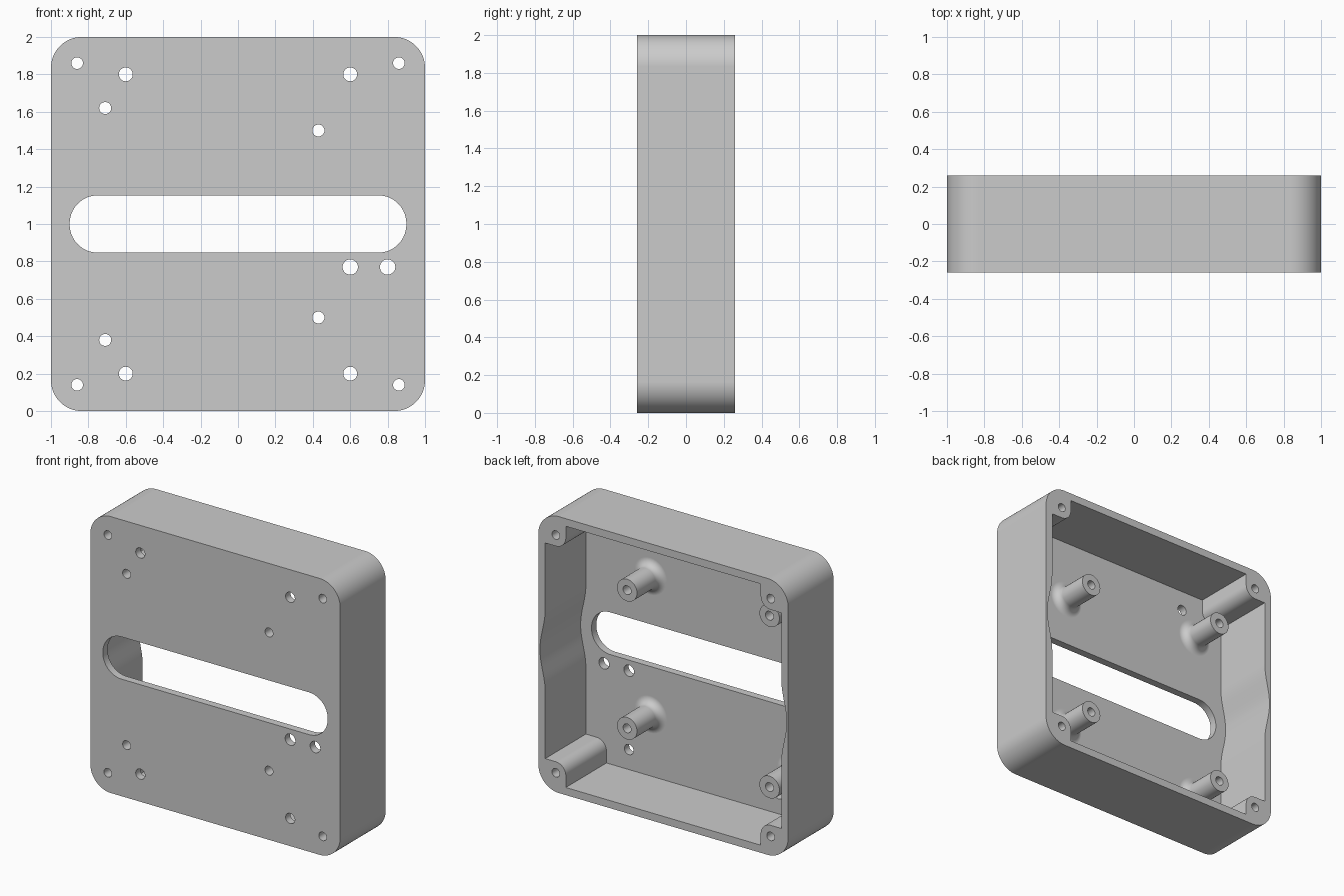
import bpy
import bmesh
from math import sin, cos, pi, radians
from mathutils import Vector

cube = bpy.data.objects.get("Cube")
if cube:
    bpy.data.objects.remove(cube, do_unlink=True)

FRONT, FLOOR, RIM, POST_TOP = -0.26, -0.205, 0.26, 0.06
INNER = 0.945          # half width of the cavity
MID = 1.0              # height of the centre


def arc(cx, cz, r, start, end, steps):
    angles = [radians(start + (end - start) * i / steps) for i in range(steps + 1)]
    return [(cx + r * cos(a), cz + r * sin(a)) for a in angles]


def circle(cx, cz, r):
    return arc(cx, cz, r, 0, 360, 32)[:-1]


def rounded_rect(half_w, half_h, r):
    points = []
    for i, (sx, sz) in enumerate([(1, 1), (-1, 1), (-1, -1), (1, -1)]):
        points += arc(sx * (half_w - r), MID + sz * (half_h - r), r,
                      90 * i, 90 * i + 90, 16)
    return points


def cavity_outline():
    # one quarter: bowed side wall, then the rounded screw block in the corner
    quarter = []
    for i in range(1, 13):
        w = 0.3 * i / 12
        quarter.append((INNER + 0.021 * (1 + cos(pi * w / 0.3)), w))
    quarter.append((INNER, 0.78))
    quarter += arc(0.86, 0.86, 0.08, 270, 180, 10)
    quarter.append((0.78, INNER))
    half = quarter + [(-x, z) for x, z in reversed(quarter)]
    full = half + [(x, -z) for x, z in reversed(half)]
    return [(x, MID + z) for x, z in full]


def make_object(name, bm):
    bmesh.ops.recalc_face_normals(bm, faces=bm.faces)
    mesh = bpy.data.meshes.new(name)
    bm.to_mesh(mesh)
    bm.free()
    obj = bpy.data.objects.new(name, mesh)
    bpy.context.collection.objects.link(obj)
    return obj


def prism(name, outlines, y0, y1):
    bm = bmesh.new()
    for outline in outlines:
        face = bm.faces.new([bm.verts.new((x, y0, z)) for x, z in outline])
        ext = bmesh.ops.extrude_face_region(bm, geom=[face], use_keep_orig=True)
        for v in ext["geom"]:
            if isinstance(v, bmesh.types.BMVert):
                v.co.y = y1
    return make_object(name, bm)


def lathe(name, profile, centres):
    # spin a (radius, y) profile around a y axis through every centre
    bm = bmesh.new()
    for cx, cz in centres:
        verts = [bm.verts.new((cx + r, y, cz)) for r, y in profile]
        edges = [bm.edges.new(pair) for pair in zip(verts, verts[1:])]
        bmesh.ops.spin(bm, geom=verts + edges, cent=Vector((cx, 0, cz)),
                       axis=(0, 1, 0), angle=2 * pi, steps=32)
    bmesh.ops.remove_doubles(bm, verts=bm.verts, dist=0.0005)
    return make_object(name, bm)


def apply_modifier(obj, mod):
    bpy.ops.object.select_all(action="DESELECT")
    bpy.context.view_layer.objects.active = obj
    obj.select_set(True)
    bpy.ops.object.modifier_apply(modifier=mod.name)


def combine(obj, other, operation):
    mod = obj.modifiers.new(operation.lower(), "BOOLEAN")
    mod.operation, mod.solver, mod.object = operation, "EXACT", other
    other.hide_render = True
    apply_modifier(obj, mod)
    bpy.data.objects.remove(other, do_unlink=True)


# hollow tray, open at the back
enclosure = prism("enclosure", [rounded_rect(1, 1, 0.165)], FRONT, RIM)
combine(enclosure, prism("cavity", [cavity_outline()], FLOOR, RIM + 0.1), "DIFFERENCE")

# standoffs with a flared foot
standoffs = [(x, MID + s * h) for x, h in ((0.43, 0.5), (-0.71, 0.62)) for s in (1, -1)]
flare = arc(0.135, FLOOR + 0.055, 0.055, 270, 180, 8)
profile = [(0, FLOOR - 0.025), (0.13, FLOOR - 0.025)] + flare + [(0.08, POST_TOP), (0, POST_TOP)]
combine(enclosure, lathe("standoffs", profile, standoffs), "UNION")

# through holes and the long slot
holes = [circle(x, z, 0.032) for x, z in standoffs]
for sx in (1, -1):
    for sz in (1, -1):
        holes.append(circle(sx * 0.86, MID + sz * 0.86, 0.031))
        holes.append(circle(sx * 0.6, MID + sz * 0.8, 0.037))
holes += [circle(x, 0.77, 0.041) for x in (0.6, 0.8)]
holes.append(rounded_rect(0.9, 0.153, 0.15))
combine(enclosure, prism("holes", holes, FRONT - 0.1, RIM + 0.1), "DIFFERENCE")

# single grey material
grey = bpy.data.materials.new("light grey")
grey.use_nodes = True
colour = (0.6, 0.6, 0.6, 1)
grey.diffuse_color = colour
grey.node_tree.nodes["Principled BSDF"].inputs["Base Color"].default_value = colour
enclosure.data.materials.clear()
enclosure.data.materials.append(grey)

# smooth rounds, flat faces
bpy.ops.object.select_all(action="DESELECT")
enclosure.select_set(True)
bpy.context.view_layer.objects.active = enclosure
bpy.ops.object.shade_smooth_by_angle(angle=radians(30))
weighted = enclosure.modifiers.new("flat_faces", "WEIGHTED_NORMAL")
weighted.keep_sharp = True
apply_modifier(enclosure, weighted)
